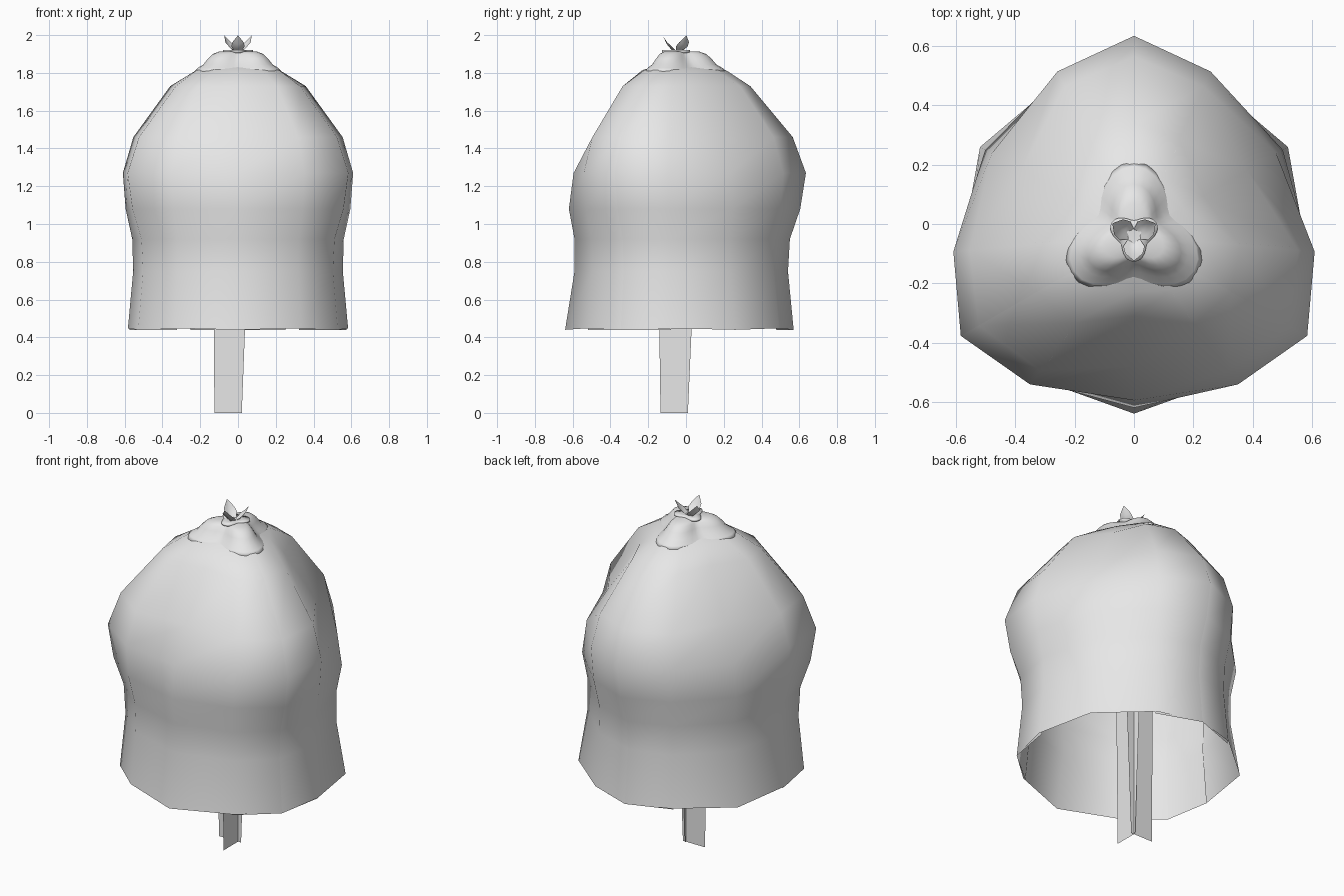
import bpy, bmesh
from math import sin, cos, radians, pi

cube = bpy.data.objects.get("Cube")
if cube:
    bpy.data.objects.remove(cube, do_unlink=True)

CY = -0.04  # y of the threefold axis

grey = bpy.data.materials.new("plain grey")
grey.use_nodes = True
grey.diffuse_color = (0.8, 0.8, 0.8, 1)
grey.node_tree.nodes["Principled BSDF"].inputs["Base Color"].default_value = (0.8, 0.8, 0.8, 1)


def polar(r, deg, z):
    a = radians(deg)
    return (r * cos(a), CY + r * sin(a), z)


def sheet(name, rows, closed=False, smooth=True, cap=False):
    """Skin rows of points into a surface."""
    bm = bmesh.new()
    grid = [[bm.verts.new(p) for p in row] for row in rows]
    n = len(grid[0])
    for a, b in zip(grid, grid[1:]):
        for i in range(n if closed else n - 1):
            j = (i + 1) % n
            bm.faces.new((a[i], a[j], b[j], b[i]))
    if cap:
        bm.faces.new(grid[-1])
    mesh = bpy.data.meshes.new(name)
    bm.to_mesh(mesh)
    bm.free()
    mesh.materials.append(grey)
    for f in mesh.polygons:
        f.use_smooth = smooth
    obj = bpy.data.objects.new(name, mesh)
    bpy.context.collection.objects.link(obj)
    return obj


# Large petals: height, then radius at the middle, shoulder and corner
PROFILE = [
    (0.44, 0.60, 0.585, 0.61), (0.75, 0.55, 0.557, 0.58),
    (0.92, 0.55, 0.562, 0.59), (1.08, 0.58, 0.597, 0.645),
    (1.27, 0.555, 0.612, 0.675), (1.46, 0.44, 0.556, 0.605),
    (1.73, 0.27, 0.36, 0.38), (1.815, 0.19, 0.22, 0.25),
    (1.86, 0.04, 0.04, 0.04),
]


def petal_rows(facing):
    rows = []
    for z, mid, shoulder, corner in PROFILE:
        tuck = shoulder * 0.985  # hidden edge under the next petal
        half = [(35, shoulder), (60, corner), (86, tuck)]
        row = [(-a, r) for a, r in reversed(half)] + [(0, mid)] + half
        rim = z == PROFILE[0][0]
        rows.append([polar(r, facing + a, z + (0.008 if rim and abs(a) == 35 else 0))
                     for a, r in row])
    return rows


for side, facing in (("front", 270), ("left", 30), ("right", 150)):
    sheet(side + "_petal", petal_rows(facing))


# Three-lobed collars: each ring is height, mean radius and lobe depth
def lobed(name, rings, first_lobe, count=36):
    rows = []
    for z, r, depth in rings:
        rows.append([polar(r + depth * cos(3 * radians(d - first_lobe)), d, z)
                     for d in [360 * i / count for i in range(count)]])
    return sheet(name, rows, closed=True, cap=True)


lobed("calyx", [(1.795, 0.19, 0.045), (1.81, 0.205, 0.045), (1.825, 0.19, 0.045),
                (1.845, 0.16, 0.04), (1.875, 0.135, 0.04), (1.9, 0.112, 0.035),
                (1.913, 0.085, 0.025), (1.915, 0.03, 0)], 90)
lobed("crown_disc", [(1.895, 0.03, 0.01), (1.91, 0.07, 0.018), (1.92, 0.07, 0.018),
                     (1.917, 0.03, 0.01)], 30)


# Small pointed leaves in the crown
for side, facing in (("front", 270), ("left", 30), ("right", 150)):
    rows = []
    for r, z, half, lift in ((0.0, 1.905, 0.012, 0), (0.035, 1.92, 0.036, 0.02),
                             (0.06, 1.95, 0.03, 0.012), (0.083, 1.997, 0.002, 0)):
        a = radians(facing)
        rows.append([(r * cos(a) - s * half * sin(a),
                      CY + r * sin(a) + s * half * cos(a),
                      z + lift * abs(s)) for s in (-1, -0.5, 0, 0.5, 1)])
    sheet(side + "_crown_leaf", rows)


# Stem of two crossed, slightly flaring blades
LOW, HIGH = 0.0, 1.82
sheet("stem_blade_across", [[(-0.125, 0, LOW), (0.02, 0, LOW)],
                            [(-0.135, 0, HIGH), (0.09, 0, HIGH)]], smooth=False)
sheet("stem_blade_along", [[(0, -0.135, LOW), (0, 0.01, LOW)],
                           [(0, -0.16, HIGH), (0, 0.09, HIGH)]], smooth=False)
